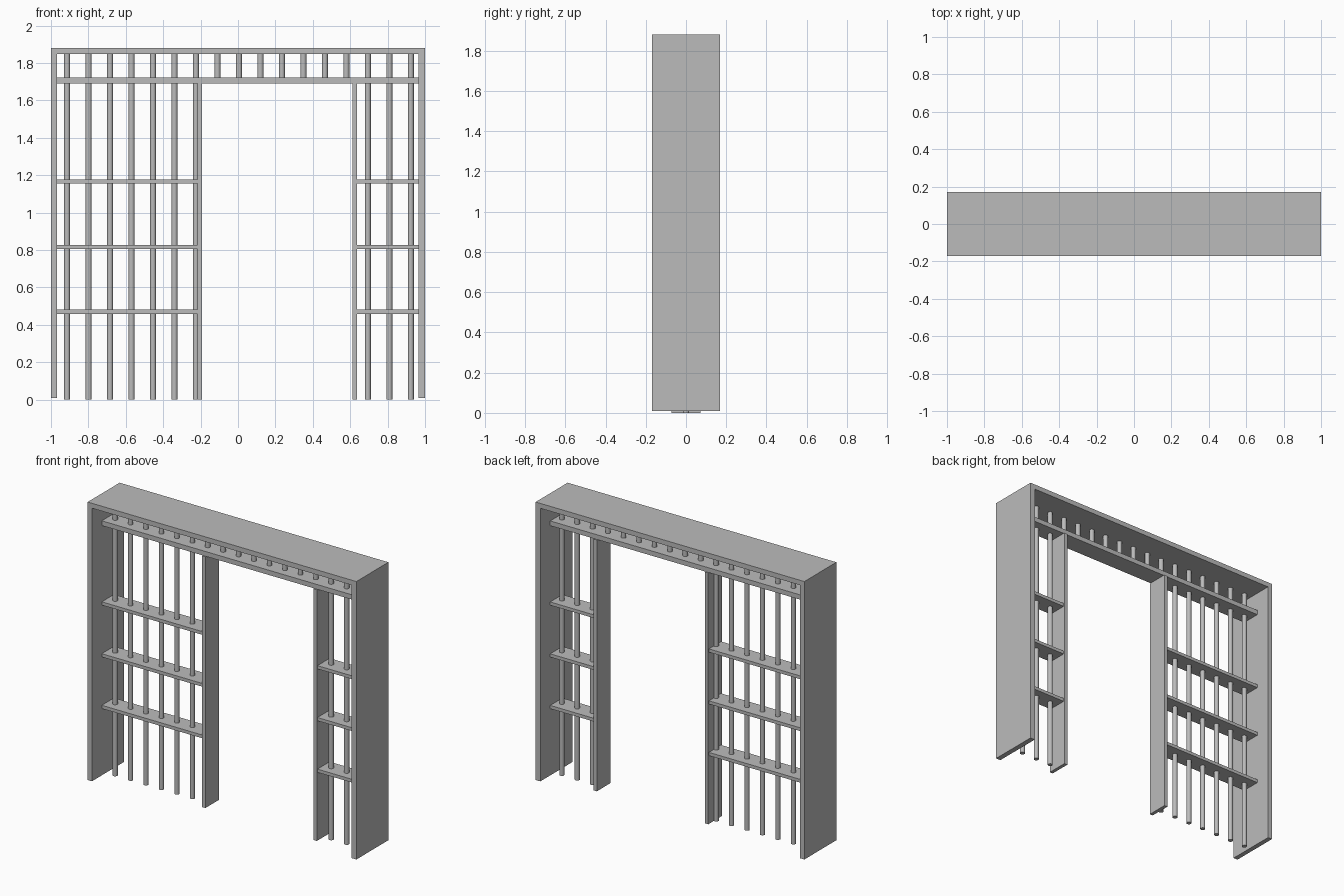
import bpy
import bmesh

if "Cube" in bpy.data.objects:
    bpy.data.objects.remove(bpy.data.objects["Cube"], do_unlink=True)

# Single grey material
grey = bpy.data.materials.new("grey")
grey.use_nodes = True
colour = (0.5, 0.5, 0.5, 1)
grey.diffuse_color = colour
grey.node_tree.nodes["Principled BSDF"].inputs["Base Color"].default_value = colour


def finish(bm, name):
    mesh = bpy.data.meshes.new(name)
    bm.to_mesh(mesh)
    bm.free()
    mesh.materials.append(grey)
    obj = bpy.data.objects.new(name, mesh)
    bpy.context.collection.objects.link(obj)
    return obj


def box(name, x0, x1, half_depth, z0, z1):
    bm = bmesh.new()
    bmesh.ops.create_cube(bm, size=1)
    for v in bm.verts:
        v.co = (x0 if v.co.x < 0 else x1,
                half_depth * (1 if v.co.y > 0 else -1),
                z0 if v.co.z < 0 else z1)
    return finish(bm, name)


def bar(name, x, z0, z1):
    bm = bmesh.new()
    bmesh.ops.create_cone(bm, cap_ends=True, segments=16, radius1=BAR_R,
                          radius2=BAR_R, depth=z1 - z0)
    bmesh.ops.translate(bm, verts=bm.verts, vec=(x, 0, (z0 + z1) / 2))
    for f in bm.faces:
        f.smooth = len(f.verts) == 4
    for e in bm.edges:
        e.smooth = all(f.smooth for f in e.link_faces)
    return finish(bm, name)


TOP, CEILING = 1.88, 1.847
FRAME_D, JAMB_D, SHELF_D = 0.17, 0.072, 0.065
LEFT_IN, RIGHT_IN = 0.965, -0.968
LINTEL_LOW, LINTEL_HIGH = 1.69, 1.722
BAR_R = 0.016

# Outer frame
box("frame_top", -1, 1, FRAME_D, CEILING, TOP)
box("frame_side_right", -1, RIGHT_IN, FRAME_D, 0.01, CEILING)
box("frame_side_left", LEFT_IN, 1, FRAME_D, 0.01, CEILING)

# Lintel and door jambs
box("lintel", RIGHT_IN, LEFT_IN, SHELF_D, LINTEL_LOW, LINTEL_HIGH)
box("jamb_right", -0.216, -0.192, JAMB_D, 0, LINTEL_LOW)
box("jamb_left", 0.613, 0.637, JAMB_D, 0, LINTEL_LOW)

# Cross shelves on both sides of the opening
for i, z in enumerate((0.47, 0.817, 1.166)):
    box(f"shelf_right_{i}", RIGHT_IN, -0.21, SHELF_D, z - 0.011, z + 0.011)
    box(f"shelf_left_{i}", 0.635, LEFT_IN, SHELF_D, z - 0.011, z + 0.011)

# Vertical bars: full height beside the opening, short above it
COUNT = 17
for i in range(COUNT):
    x = -0.914 + i * 1.838 / (COUNT - 1)
    over_opening = -0.19 < x < 0.61
    bar(f"{'short' if over_opening else 'long'}_bar_{i}", x,
        LINTEL_HIGH if over_opening else 0, CEILING)
